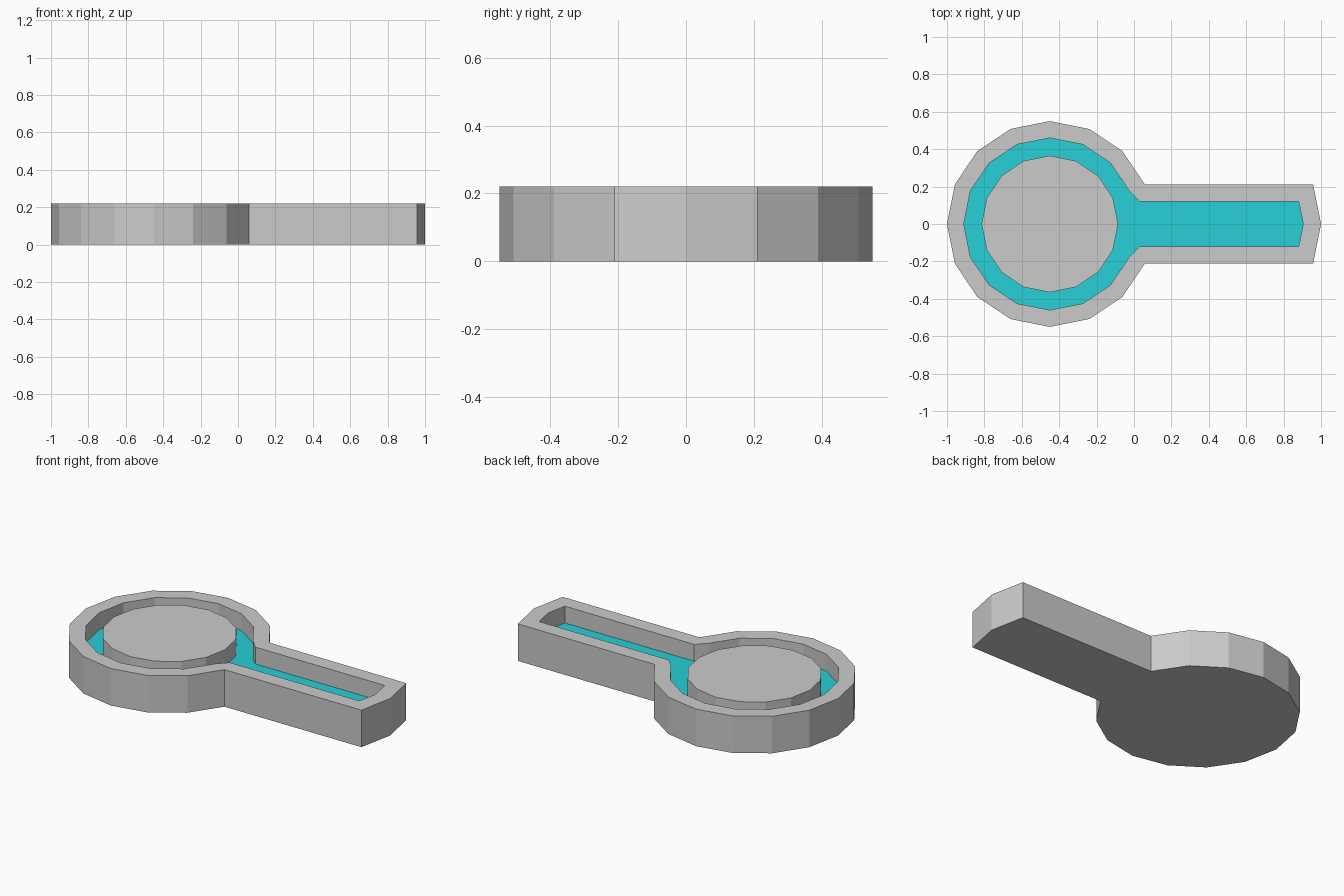
import bpy, bmesh
from math import cos, sin, radians

if "Cube" in bpy.data.objects:
    bpy.data.objects.remove(bpy.data.objects["Cube"])

TOP, FLOOR, CX = 0.22, 0.12, -0.45
STEP = 22.5


def arc(r, first, last):
    """Points of a 16-sided circle around the round end."""
    return [(CX + r * cos(radians(STEP * i)), r * sin(radians(STEP * i)))
            for i in range(first, last + 1)]


def ring(bm, pts, z):
    vs = [bm.verts.new((x, y, z)) for x, y in pts]
    edges = [bm.edges.new((v, vs[(i + 1) % len(vs)])) for i, v in enumerate(vs)]
    return vs, edges


def walls(bm, low, high, outward=True):
    n = len(low)
    for i in range(n):
        j = (i + 1) % n
        f = [low[i], low[j], high[j], high[i]]
        bm.faces.new(f if outward else f[::-1])


def fill_between(bm, edges):
    """Flat upward-facing band between two closed outlines."""
    bmesh.ops.triangle_fill(bm, use_beauty=True, edges=edges, normal=(0, 0, 1))
    flat = [f for f in bm.faces if len(f.verts) == 3]
    for f in flat:
        f.normal_update()
        if f.normal.z < 0:
            f.normal_flip()
    bmesh.ops.dissolve_limit(bm, angle_limit=0.01, verts=[],
                             edges=list({e for f in flat for e in f.edges
                                         if e not in edges}))


def finish(bm, name):
    me = bpy.data.meshes.new(name)
    bm.to_mesh(me)
    bm.free()
    ob = bpy.data.objects.new(name, me)
    bpy.context.collection.objects.link(ob)
    return ob


# Outlines, counter-clockwise: round end plus straight arm
outer = arc(0.55, 1, 15) + [(0.958, -0.21), (1.0, 0), (0.958, 0.21)]
inner = arc(0.46, 1, 15) + [(0.03, -0.12), (0.88, -0.12), (0.905, 0),
                            (0.88, 0.12), (0.03, 0.12)]
disc = arc(0.365, 0, 15)

# Tray: underside, outer wall, rim and inner wall
bm = bmesh.new()
base, _ = ring(bm, outer, 0)
rim_out, e1 = ring(bm, outer, TOP)
rim_in, e2 = ring(bm, inner, TOP)
fill_between(bm, e1 + e2)
groove, _ = ring(bm, inner, FLOOR)
walls(bm, base, rim_out)
walls(bm, groove, rim_in, outward=False)
bm.faces.new(base[::-1])
finish(bm, "tray")

# Round centre block
bm = bmesh.new()
low, _ = ring(bm, disc, FLOOR)
high, _ = ring(bm, disc, TOP)
walls(bm, low, high)
bm.faces.new(high)
finish(bm, "centre_disc")

# Coloured groove floor
bm = bmesh.new()
_, e1 = ring(bm, inner, FLOOR)
_, e2 = ring(bm, disc, FLOOR)
fill_between(bm, e1 + e2)
floor = finish(bm, "groove_floor")
teal = bpy.data.materials.new("teal")
teal.diffuse_color = (0.02, 0.63, 0.67, 1)
teal.use_nodes = True
teal.node_tree.nodes["Principled BSDF"].inputs["Base Color"].default_value = teal.diffuse_color
floor.data.materials.append(teal)
